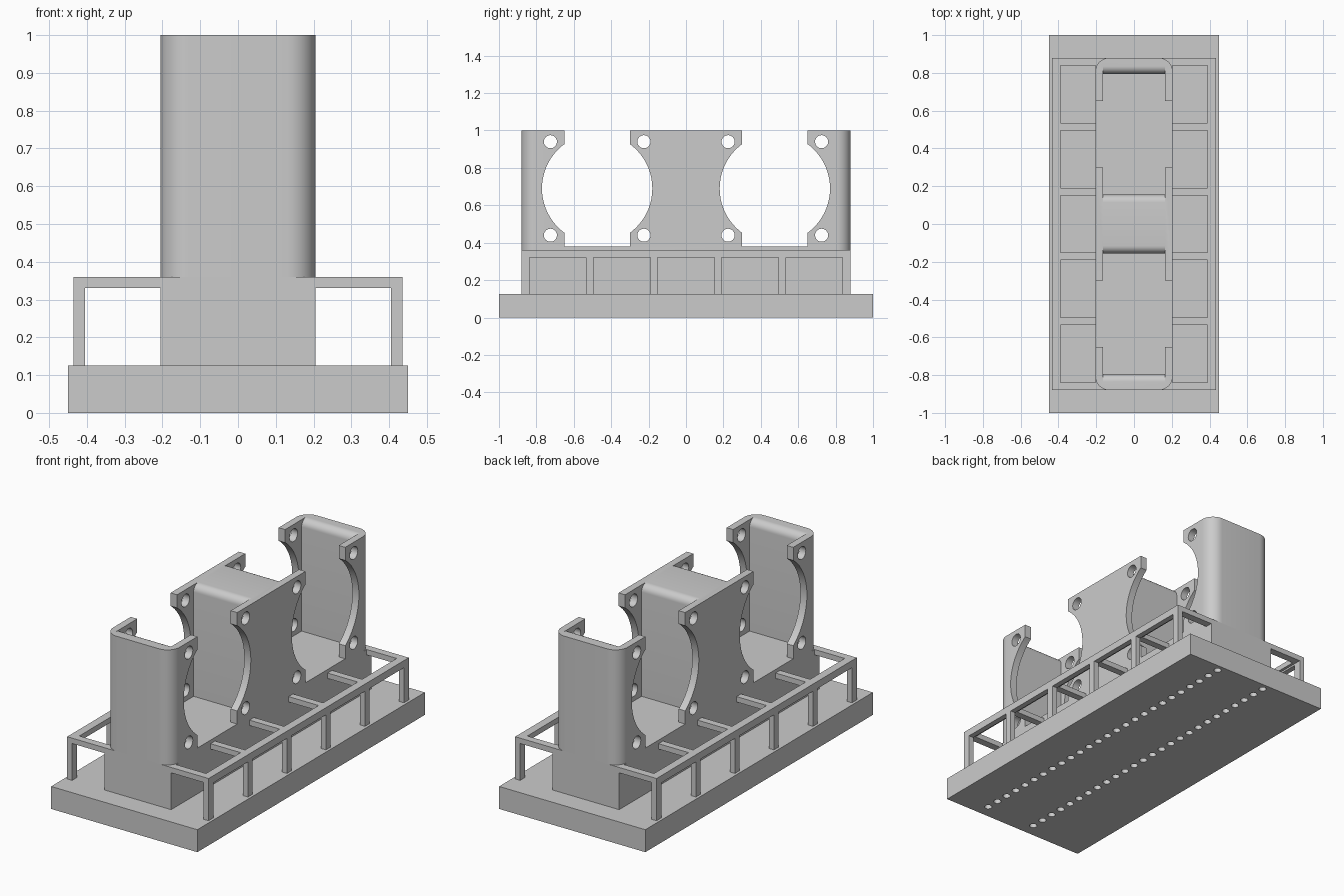
import bpy, bmesh, math
from mathutils import Vector

old = bpy.data.objects.get("Cube")
if old:
    bpy.data.objects.remove(old, do_unlink=True)

grey = bpy.data.materials.new("light grey plastic")
grey.use_nodes = True
colour = (0.6, 0.6, 0.6, 1)
grey.diffuse_color = colour
grey.node_tree.nodes["Principled BSDF"].inputs["Base Color"].default_value = colour


def prism(name, outline, axis, lo, hi):
    """Extrude a closed outline along x (outline in y, z) or z (outline in x, y)."""
    bm = bmesh.new()
    place = (lambda a, b: (lo, a, b)) if axis == "x" else (lambda a, b: (a, b, lo))
    face = bm.faces.new([bm.verts.new(place(a, b)) for a, b in outline])
    grown = bmesh.ops.extrude_face_region(bm, geom=[face])["geom"]
    shift = Vector((hi - lo, 0, 0) if axis == "x" else (0, 0, hi - lo))
    bmesh.ops.translate(bm, vec=shift, verts=[v for v in grown if isinstance(v, bmesh.types.BMVert)])
    bmesh.ops.recalc_face_normals(bm, faces=bm.faces)
    mesh = bpy.data.meshes.new(name)
    bm.to_mesh(mesh)
    bm.free()
    mesh.materials.append(grey)
    obj = bpy.data.objects.new(name, mesh)
    bpy.context.collection.objects.link(obj)
    return obj


def rect(a0, a1, b0, b1):
    return [(a0, b0), (a1, b0), (a1, b1), (a0, b1)]


def arc(a, b, r, start, end, steps):
    angles = [math.radians(start + (end - start) * i / steps) for i in range(steps + 1)]
    return [(a + r * math.cos(t), b + r * math.sin(t)) for t in angles]


def circle(a, b, r, steps):
    return arc(a, b, r, 0, 360, steps)[:-1]


def activate(obj):
    bpy.ops.object.select_all(action="DESELECT")
    obj.select_set(True)
    bpy.context.view_layer.objects.active = obj


def cut(obj, cutters):
    for cutter in cutters:
        mod = obj.modifiers.new("cut", "BOOLEAN")
        mod.operation = "DIFFERENCE"
        mod.solver = "EXACT"
        mod.object = cutter
        activate(obj)
        bpy.ops.object.modifier_apply(modifier=mod.name)
        bpy.data.objects.remove(cutter, do_unlink=True)


def join(objects):
    activate(objects[0])
    for obj in objects:
        obj.select_set(True)
    bpy.ops.object.join()
    return objects[0]


def smooth(obj):
    activate(obj)
    bpy.ops.object.shade_smooth_by_angle(angle=math.radians(30))


BASE_TOP, DECK, FLOOR = 0.125, 0.36, 0.38
HALF_W, HALF_L = 0.205, 0.88

# Base slab with two rows of blind holes underneath
base = prism("base_slab", rect(-0.45, 0.45, -1, 1), "z", 0, BASE_TOP)
holes = [prism("hole", circle(x, -0.924 + 0.0754 * i, 0.02, 16), "z", -0.02, 0.07)
         for x in (0.23, -0.08) for i in range(26)]
cut(base, [join(holes)])
smooth(base)

# Square lower block
prism("lower_block", rect(-HALF_W, HALF_W, -HALF_L, HALF_L), "z", BASE_TOP, DECK)

# Upper housing with rounded vertical corners
R = 0.075
plan = []
for sx, sy, start in ((1, 1, 0), (-1, 1, 90), (-1, -1, 180), (1, -1, 270)):
    plan += arc(sx * (HALF_W - R), sy * (HALF_L - R), R, start, start + 90, 10)
housing = prism("fan_housing", plan, "z", DECK, 1)

# Two fan bays: pocket with softened top lips, side opening, bore and screw holes
F, Y0, Y1, MID, BORE_Z = 0.04, 0.155, 0.795, 0.475, 0.69
for side in (1, -1):
    pocket = [(Y0, FLOOR), (Y1, FLOOR)]
    pocket += arc(Y1 + F, 1 - F, F, 180, 90, 8) + [(Y1 + F, 1.1), (Y0 - F, 1.1)]
    pocket += arc(Y0 - F, 1 - F, F, 90, 0, 8)
    shapes = [(pocket, 0.165),
              (rect(0.3, 0.65, FLOOR, 1.1), 0.3),
              (circle(MID, BORE_Z, 0.295, 64), 0.3)]
    shapes += [(circle(MID + dy, BORE_Z + dz, 0.035, 24), 0.3)
               for dy in (-0.25, 0.25) for dz in (-0.25, 0.25)]
    cut(housing, [prism("cutter", [(side * y, z) for y, z in outline], "x", -w, w)
                  for outline, w in shapes])
smooth(housing)

# Side frames: thin angled shells with five windows in the top and side
OUTER, WALL, PITCH, HALF_WIN = 0.435, 0.03, 0.343, 0.152
for side, label in ((1, "left"), (-1, "right")):
    top = prism(label + "_top_rail", rect(*sorted((side * HALF_W, side * OUTER)), -HALF_L, HALF_L),
                "z", DECK - WALL, DECK)
    wall = prism(label + "_post_rail", rect(-HALF_L, HALF_L, BASE_TOP, DECK - WALL),
                 "x", *sorted((side * (OUTER - WALL), side * OUTER)))
    for i in range(-2, 3):
        y0, y1 = i * PITCH - HALF_WIN, i * PITCH + HALF_WIN
        cut(top, [prism("cutter", rect(*sorted((side * 0.2, side * 0.39)), y0, y1), "z", 0.2, 0.5)])
        cut(wall, [prism("cutter", rect(y0, y1, 0.1, 0.32), "x",
                         *sorted((side * 0.35, side * 0.5)))])
